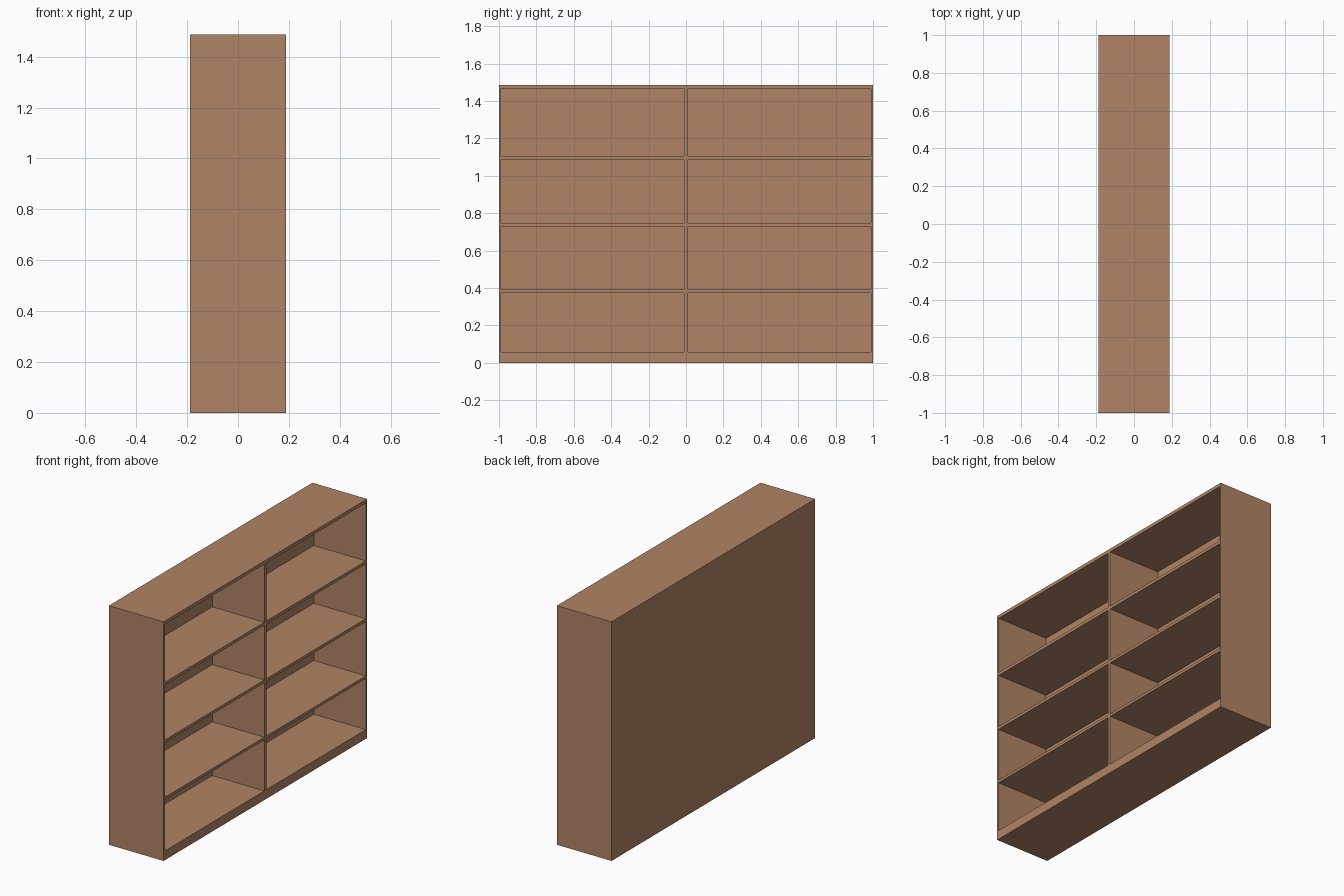
import bpy

if "Cube" in bpy.data.objects:
    bpy.data.objects.remove(bpy.data.objects["Cube"])

# One wood colour for the whole bookcase
wood = bpy.data.materials.new("warm brown wood")
wood.diffuse_color = (0.434, 0.231, 0.133, 1.0)
wood.use_nodes = True
wood.node_tree.nodes["Principled BSDF"].inputs["Base Color"].default_value = wood.diffuse_color

HX, HY, H = 0.188, 1.0, 1.487      # half depth, half width, height
SIDE, BACK, DIV = 0.012, 0.018, 0.01   # side, back, half divider thickness
BASE, TOP = 0.057, 1.466           # top of plinth, underside of top board


def box(name, x0, x1, y0, y1, z0, z1):
    bpy.ops.mesh.primitive_cube_add(
        size=1, location=((x0 + x1) / 2, (y0 + y1) / 2, (z0 + z1) / 2))
    ob = bpy.context.object
    ob.name = name
    ob.scale = (x1 - x0, y1 - y0, z1 - z0)
    bpy.ops.object.transform_apply(location=False, rotation=False, scale=True)
    ob.data.materials.append(wood)
    return ob


# Carcass: plinth, top, back, sides; the open side faces +x
box("plinth", -HX, HX, -HY, HY, 0, BASE)
box("top_board", -HX, HX, -HY, HY, TOP, H)
box("back_panel", -HX, -HX + BACK, -HY, HY, BASE, TOP)
box("left_side", -HX + BACK, HX, -HY, -HY + SIDE, BASE, TOP)
box("right_side", -HX + BACK, HX, HY - SIDE, HY, BASE, TOP)
box("centre_divider", -HX + BACK, HX, -DIV, DIV, BASE, TOP)

# Three shelves in each bay
for z0, z1 in ((0.374, 0.391), (0.729, 0.747), (1.087, 1.106)):
    box("shelf_left", -HX + BACK, HX, -HY + SIDE, -DIV, z0, z1)
    box("shelf_right", -HX + BACK, HX, DIV, HY - SIDE, z0, z1)
